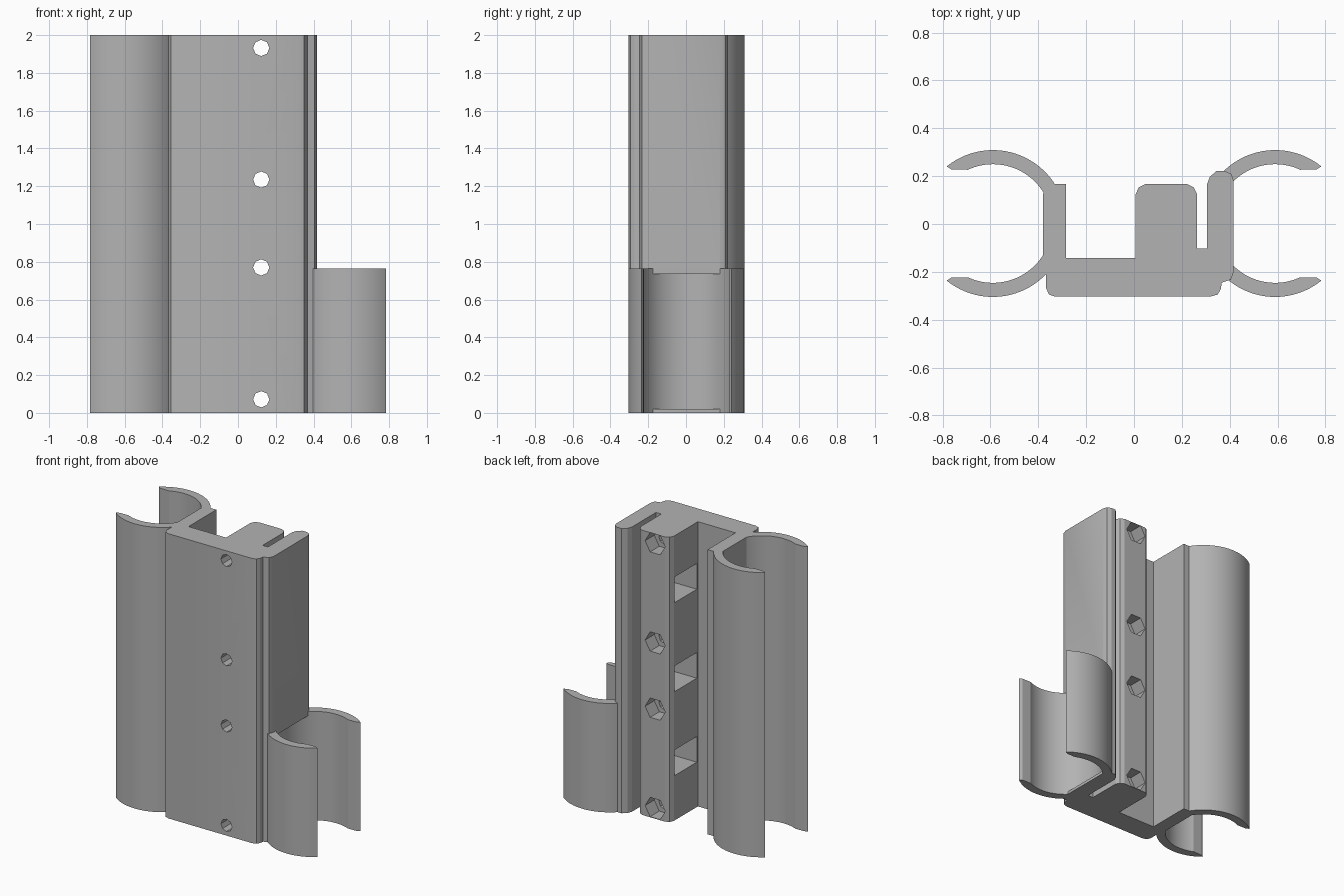
import bpy, bmesh, math
from mathutils import Matrix

if "Cube" in bpy.data.objects:
    bpy.data.objects.remove(bpy.data.objects["Cube"], do_unlink=True)

grey = bpy.data.materials.new("plain grey plastic")
grey.use_nodes = True
COLOUR = (0.45, 0.45, 0.45, 1)
grey.diffuse_color = COLOUR
grey.node_tree.nodes["Principled BSDF"].inputs["Base Color"].default_value = COLOUR

CLIP_X, CLIP_Y, OUTER, INNER = 0.59, 0.002, 0.307, 0.248


def add_object(name, bm):
    bmesh.ops.recalc_face_normals(bm, faces=bm.faces)
    mesh = bpy.data.meshes.new(name)
    bm.to_mesh(mesh)
    bm.free()
    mesh.materials.append(grey)
    obj = bpy.data.objects.new(name, mesh)
    bpy.context.collection.objects.link(obj)
    return obj


def extrude_profile(name, points, height):
    bm = bmesh.new()
    face = bm.faces.new([bm.verts.new((x, y, 0)) for x, y in points])
    top = bmesh.ops.extrude_face_region(bm, geom=[face])["geom"]
    bmesh.ops.translate(bm, vec=(0, 0, height),
                        verts=[v for v in top if isinstance(v, bmesh.types.BMVert)])
    return add_object(name, bm)


def prism(name, sides, radius, depth, matrix):
    bm = bmesh.new()
    bmesh.ops.create_cone(bm, cap_ends=True, segments=sides, radius1=radius,
                          radius2=radius, depth=depth, matrix=matrix)
    return add_object(name, bm)


def box(name, low, high):
    bm = bmesh.new()
    bmesh.ops.create_cube(bm, size=1)
    for v in bm.verts:
        v.co = [l + (c + 0.5) * (h - l) for c, l, h in zip(v.co, low, high)]
    return add_object(name, bm)


def cut(target, cutter):
    mod = target.modifiers.new("cut", "BOOLEAN")
    mod.operation = "DIFFERENCE"
    mod.solver = "EXACT"
    mod.object = cutter
    bpy.context.view_layer.objects.active = target
    bpy.ops.object.modifier_apply(modifier=mod.name)
    bpy.data.objects.remove(cutter, do_unlink=True)


def smooth(obj):
    bpy.ops.object.select_all(action="DESELECT")
    obj.select_set(True)
    bpy.context.view_layer.objects.active = obj
    bpy.ops.object.shade_smooth_by_angle(angle=math.radians(20))


def clip_jaw(name, side, up, root, height):
    """Curved jaw, swept from the body to a flattened lip."""
    def arc(radius, start, end, steps=24):
        angles = [math.radians(start + (end - start) * i / steps) for i in range(steps + 1)]
        return [(CLIP_X - radius * math.cos(a), radius * math.sin(a)) for a in angles]
    points = arc(OUTER, root, 129) + [(0.763, 0.226)] + arc(INNER, 115, root)
    points = [(side * x, CLIP_Y + up * y) for x, y in points]
    smooth(extrude_profile(name, points, height))


# Main body: back plate, left wall, centre block, slot and right wall
body = extrude_profile("body", [
    (-0.38, 0.127), (-0.33, 0.167), (-0.285, 0.167), (-0.285, -0.142),
    (0.007, -0.142), (0.007, 0.125), (0.02, 0.153), (0.047, 0.167),
    (0.222, 0.167), (0.25, 0.153), (0.264, 0.125), (0.264, -0.103),
    (0.305, -0.103), (0.305, 0.165), (0.317, 0.197), (0.345, 0.222),
    (0.38, 0.222), (0.407, 0.209), (0.417, 0.18), (0.417, -0.2),
    (0.405, -0.233), (0.367, -0.245), (0.363, -0.272), (0.35, -0.295),
    (0.318, -0.304), (-0.328, -0.304), (-0.355, -0.295), (-0.368, -0.268),
    (-0.368, -0.2), (-0.38, -0.19)], 2)

# Screw holes with hexagonal nut pockets at the back
lie_along_y = Matrix.Rotation(math.pi / 2, 4, "X")
turn = Matrix.Rotation(math.pi / 2, 4, "Z")
for z in (0.072, 0.77, 1.235, 1.932):
    at = Matrix.Translation((0.123, 0, z)) @ lie_along_y
    cut(body, prism("hole_cutter", 8, 0.043, 1, at))
    at = Matrix.Translation((0.135, 0.165, z)) @ lie_along_y @ turn @ turn.inverted()
    at.translation.x = 0.123
    cut(body, prism("nut_cutter", 6, 0.078, 0.2, at @ turn))

# Strap windows through the side of the centre block
for z in (0.315, 0.905, 1.53):
    cut(body, box("window_cutter", (-0.05, -0.13, z), (0.285, 0.12, z + 0.18)))

# Round recess in the right wall behind the short clip
cut(body, prism("recess_cutter", 96, INNER, 0.715,
                Matrix.Translation((CLIP_X, CLIP_Y, 0.3775))))
smooth(body)

# Long and short pipe clips
for up, where in ((1, "back"), (-1, "front")):
    clip_jaw(f"long_clip_{where}_jaw", -1, up, 31, 2)
    clip_jaw(f"short_clip_{where}_jaw", 1, up, 45, 0.765)
